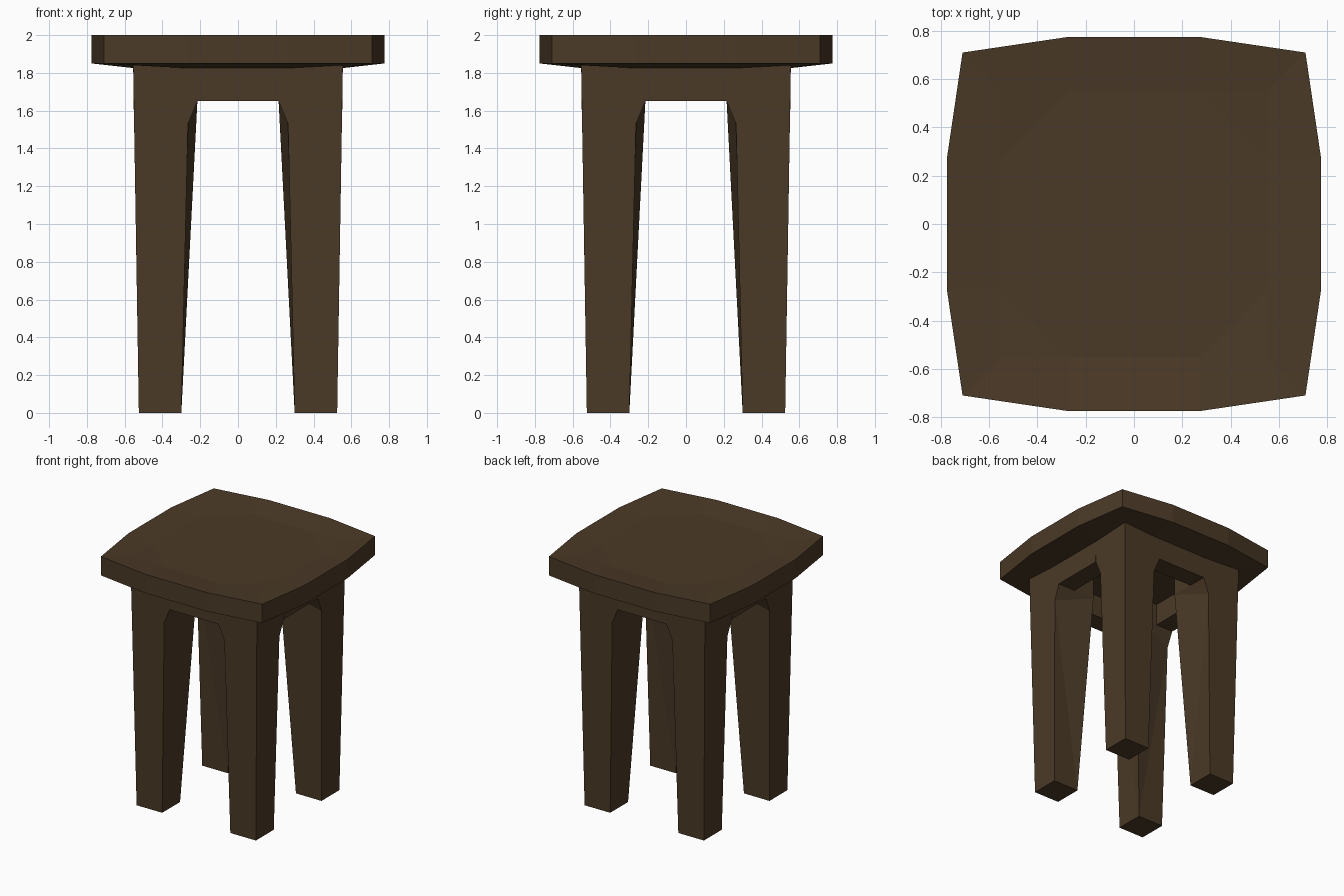
import bpy, bmesh

if "Cube" in bpy.data.objects:
    bpy.data.objects.remove(bpy.data.objects["Cube"])

wood = bpy.data.materials.new("dark_wood")
wood.diffuse_color = (0.07, 0.042, 0.02, 1)
wood.use_nodes = True
wood.node_tree.nodes["Principled BSDF"].inputs["Base Color"].default_value = wood.diffuse_color


def make(name, verts, faces):
    bm = bmesh.new()
    vs = [bm.verts.new(v) for v in verts]
    for f in faces:
        bm.faces.new([vs[i] for i in f])
    bmesh.ops.recalc_face_normals(bm, faces=bm.faces)
    me = bpy.data.meshes.new(name)
    bm.to_mesh(me)
    bm.free()
    me.materials.append(wood)
    ob = bpy.data.objects.new(name, me)
    bpy.context.collection.objects.link(ob)
    return ob


def ring(corner, mid, side, z_corner, z_mid):
    # twelve-point rounded square: one corner and two side points per quarter
    pts = []
    x, y = 1, 0
    for _ in range(4):
        for a, b, z in ((side, -mid, z_mid), (side, mid, z_mid), (corner, corner, z_corner)):
            pts.append((a * x - b * y, a * y + b * x, z))
        x, y = -y, x
    return pts


# seat: thick slab, gently dished on top and bulged beneath
rings = [ring(0.55, 0.27, 0.55, 1.99, 1.975), ring(0.71, 0.27, 0.775, 2.0, 2.0),
         ring(0.71, 0.27, 0.775, 1.85, 1.85), ring(0.55, 0.27, 0.55, 1.84, 1.825)]
faces = [(k * 12 + i, k * 12 + (i + 1) % 12, k * 12 + 12 + (i + 1) % 12, k * 12 + 12 + i)
         for k in range(3) for i in range(12)]
for base in (0, 36):
    mids = [base + j for i in range(4) for j in (3 * i, 3 * i + 1)]
    faces.append(mids)
    faces += [(base + 3 * i + 1, base + 3 * i + 2, base + (3 * i + 3) % 12) for i in range(4)]
make("seat", [p for r in rings for p in r], faces)

# legs: tapered, with a chamfered bracket where they meet the rails
TOP = 1.845
leg = [(.525, .525, 0), (.3, .525, 0), (.265, .55, 1.53), (.215, .553, 1.65), (.215, .555, TOP),
       (.555, .555, TOP),
       (.525, .3, 0), (.55, .265, 1.53), (.553, .215, 1.65), (.555, .215, TOP),
       (.3, .3, 0), (.215, .215, 1.65), (.215, .215, TOP)]
leg_faces = [(0, 1, 2, 3, 4, 5), (0, 5, 9, 8, 7, 6), (0, 6, 10, 1), (4, 12, 9, 5),
             (1, 10, 2), (2, 10, 11), (2, 11, 3), (3, 11, 12, 4),
             (6, 7, 10), (7, 11, 10), (7, 8, 11), (8, 9, 12, 11)]
for fy, sy in (("front", -1), ("back", 1)):
    for fx, sx in (("left", -1), ("right", 1)):
        make(f"{fy}_{fx}_leg", [(x * sx, y * sy, z) for x, y, z in leg], leg_faces)

# rails joining the legs under the seat
box = [(x, y, z) for x in (-.215, .215) for y in (.4, .554) for z in (1.65, 1.84)]
box_faces = [(2, 3, 7, 6), (0, 1, 5, 4), (0, 2, 6, 4), (1, 3, 7, 5), (0, 1, 3, 2), (4, 5, 7, 6)]
for name, c, s in (("back", 1, 0), ("front", -1, 0), ("left", 0, 1), ("right", 0, -1)):
    make(f"{name}_rail", [(x * c - y * s, x * s + y * c, z) for x, y, z in box], box_faces)
